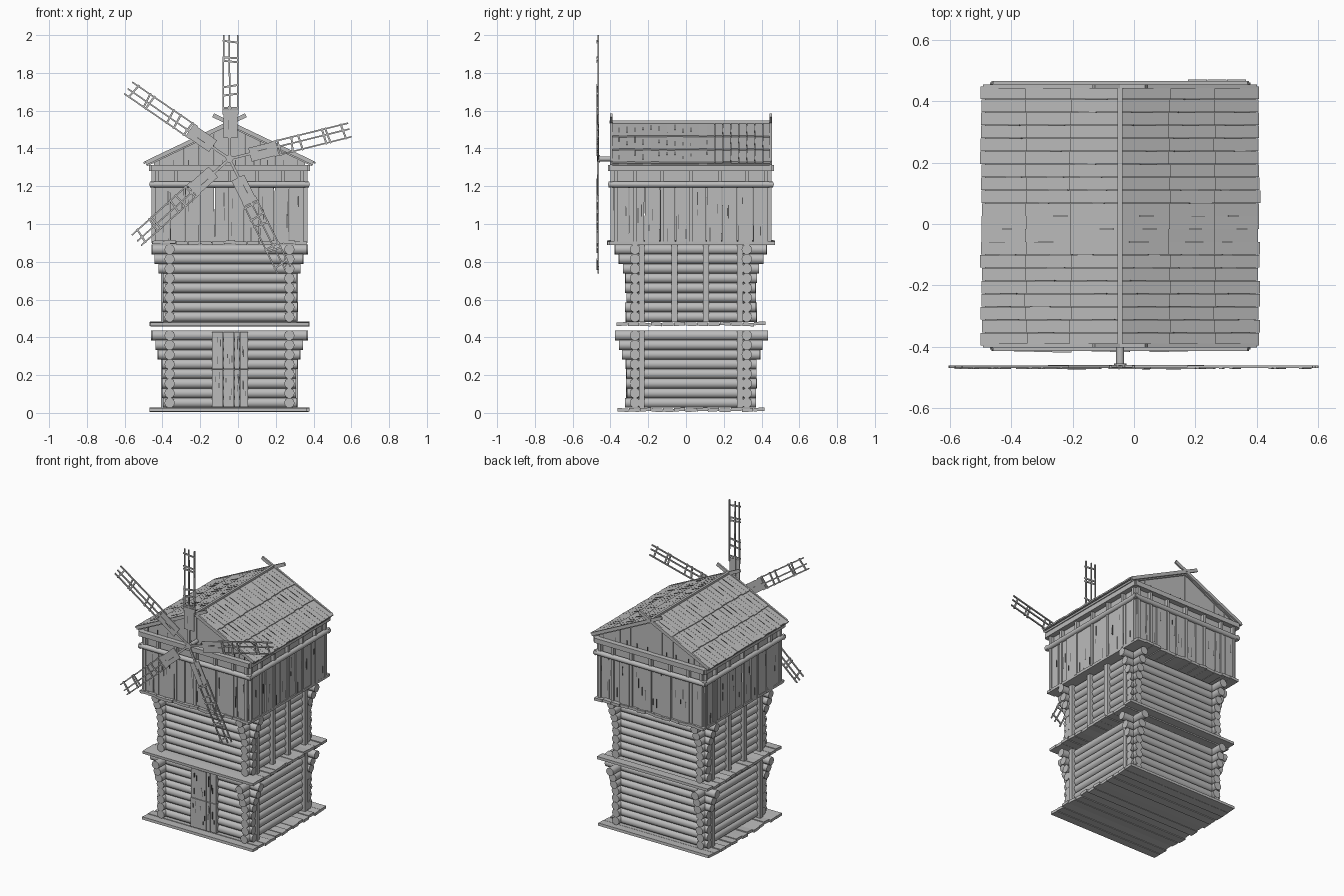
import bpy, bmesh, math, random
from mathutils import Matrix, Vector

random.seed(4)
if "Cube" in bpy.data.objects:
    bpy.data.objects.remove(bpy.data.objects["Cube"], do_unlink=True)

CX, CY = -0.045, 0.026            # tower axis
HX, HY = 0.395, 0.41              # half size of the cabin
SLOPE = math.atan2(0.215, 0.45)
RIDGE_Z = 1.53


def material(name, v):
    m = bpy.data.materials.new(name)
    m.use_nodes = True
    m.diffuse_color = (v, v, v, 1)
    m.node_tree.nodes["Principled BSDF"].inputs["Base Color"].default_value = (v, v, v, 1)
    return m


MATS = [material("weathered_wood", 0.5), material("dark_crack", 0.1)]


def rnd(a):
    return random.uniform(-a, a)


def move(x, y, z):
    return Matrix.Translation((x, y, z))


class Part:
    """Collects boxes and poles into one object."""

    def __init__(self, name):
        self.name, self.bm = name, bmesh.new()

    def box(self, frame, centre, size, turn=None, mat=0):
        m = frame @ move(*centre) @ (turn or Matrix()) @ Matrix.Diagonal((*size, 1))
        verts = bmesh.ops.create_cube(self.bm, size=1, matrix=m)["verts"]
        if mat:
            for f in {f for v in verts for f in v.link_faces}:
                f.material_index = mat
        return verts

    def pole(self, frame, centre, length, r, sides=10):
        m = frame @ move(*centre) @ Matrix.Rotation(math.pi / 2, 4, 'Y')
        bmesh.ops.create_cone(self.bm, cap_ends=True, segments=sides, radius1=r,
                              radius2=r, depth=length, matrix=m)

    def finish(self, smooth=False):
        bmesh.ops.recalc_face_normals(self.bm, faces=self.bm.faces[:])
        mesh = bpy.data.meshes.new(self.name)
        self.bm.to_mesh(mesh)
        self.bm.free()
        for m in MATS:
            mesh.materials.append(m)
        ob = bpy.data.objects.new(self.name, mesh)
        bpy.context.collection.objects.link(ob)
        if smooth:
            bpy.ops.object.select_all(action='DESELECT')
            ob.select_set(True)
            bpy.context.view_layer.objects.active = ob
            bpy.ops.object.shade_smooth_by_angle(angle=math.radians(50))


TOWER = move(CX, CY, 0)
# Four wall frames: local x runs along the wall, local -y points outward
WALLS = [TOWER @ Matrix.Rotation(k * math.pi / 2, 4, 'Z') for k in range(4)]


# Plank decks
def deck(name, z, half_len, half_wide, turned):
    p = Part(name)
    frame = TOWER @ Matrix.Rotation(math.pi / 2 if turned else 0, 4, 'Z')
    n = 13
    w = 2 * half_wide / n
    for i in range(n):
        tilt = Matrix.Rotation(rnd(0.08), 4, 'X')
        p.box(frame, (rnd(0.008), -half_wide + w * (i + 0.5), z + rnd(0.003)),
              (2 * half_len - 0.015, w * 0.97, 0.018), tilt)
    p.finish()


deck("ground_deck", 0.016, 0.425, 0.39, False)
deck("middle_deck", 0.471, 0.425, 0.395, False)
deck("cabin_deck", 0.902, 0.445, 0.41, True)


# Log stages with log ends stepping out at the top, and posts by the corners
def stage(name, z0, post_spots):
    logs, n, dz = Part(name + "_logs"), 8, 0.051
    for k, frame in enumerate(WALLS):
        dist, half = ((0.296, 0.355), (0.317, 0.345))[k % 2]
        for i in range(n):
            reach = half + max(0, i - n + 4) * 0.019 + rnd(0.004)
            logs.pole(frame, (rnd(0.003), -dist, z0 + dz * (i + 0.5)), 2 * reach, 0.0275)
    logs.finish(True)
    posts = Part(name + "_posts")
    for k in (1, 3):
        for y in post_spots:
            posts.box(WALLS[k], (y if k == 1 else -y, -0.347, z0 + 0.203), (0.03, 0.03, 0.41))
    posts.finish()


stage("lower_stage", 0.028, (-0.26, 0.26))
stage("upper_stage", 0.483, (-0.26, -0.087, 0.08, 0.26))

# Door with planks and a middle break
door = Part("door")
for x, w in ((-0.108, 0.058), (-0.049, 0.058), (-0.005, 0.026), (0.032, 0.044)):
    for z in (0.13, 0.33):
        door.box(move(0, -0.302, 0), (x, rnd(0.002), z), (w, 0.024, 0.197))
        for _ in range(3):
            door.box(move(0, -0.315, 0), (x + rnd(w * 0.35), 0, z + rnd(0.07)),
                     (0.004, 0.007, random.uniform(0.02, 0.045)), mat=1)
door.finish()

# Cabin: boarded walls, studs, round rails and top beams
boards, studs = Part("cabin_boards"), Part("cabin_studs")
rails, beams = Part("cabin_rails"), Part("cabin_top_beams")
for k, frame in enumerate(WALLS):
    dist, half = ((HY, HX), (HX, HY))[k % 2]
    n = 10
    w = 2 * half / n
    for i in range(n):
        x = -half + w * (i + 0.5)
        low = random.uniform(0.893, 0.908)
        out = -dist + rnd(0.004)
        boards.box(frame, (x, out, (low + 1.2) / 2), (w * 0.96, 0.02, 1.2 - low),
                   Matrix.Rotation(rnd(0.012), 4, 'Y'))
        boards.box(frame, (x, 0.015 - dist, 1.24), (w, 0.016, 0.1))
        for _ in range(2):
            boards.box(frame, (x + rnd(w * 0.4), out - 0.009, 1.04 + rnd(0.1)),
                       (0.004, 0.006, random.uniform(0.03, 0.08)), mat=1)
    for x in [half * t for t in (-0.97, -0.72, -0.37, 0, 0.37, 0.72, 0.97)]:
        studs.box(frame, (x, -dist - 0.004, 1.09), (0.018, 0.026, 0.38))
    for z in (1.21, 1.3):
        target = rails if z < 1.25 else beams
        if target is rails:
            target.pole(frame, (0, -dist - 0.013, z), 2 * half + 0.05, 0.017)
        else:
            target.box(frame, (0, -dist - 0.012, z - 0.004), (2 * half + 0.04, 0.036, 0.032))
boards.finish()
studs.finish()
rails.finish(True)
beams.finish()

# Gable boards cut to the roof line
gable = Part("gable_boards")
for side in (-1, 1):
    n = 10
    w = 0.8 / n
    for i in range(n):
        x = -0.4 + w * (i + 0.5)
        verts = gable.box(TOWER, (x, side * (0.398 + rnd(0.003)), 1.4), (w * 0.98, 0.016, 0.22))
        for v in verts:
            if v.co.z > 1.4:
                v.co.z = RIDGE_Z - 0.012 - math.tan(SLOPE) * abs(v.co.x - CX)
        gable.box(TOWER, (x + rnd(0.02), side * 0.405, 1.325), (0.004, 0.007, 0.03), mat=1)
gable.finish()

# Roof: base sheets, three overlapping shingle courses and crossed barge boards
sheet, shingles, barge = Part("roof_sheets"), Part("roof_shingles"), Part("barge_boards")
for s in (-1, 1):
    frame = move(CX, CY, RIDGE_Z) @ Matrix.Diagonal((s, 1, 1, 1)) @ Matrix.Rotation(SLOPE, 4, 'Y')
    sheet.box(frame, (0.245, 0, -0.008), (0.49, 0.83, 0.012))
    n = 20
    w = 0.845 / n
    for c in range(3):
        for i in range(n):
            y = -0.4225 + w * (i + 0.5)
            lift = Matrix.Rotation(-0.05 + rnd(0.01), 4, 'Y')
            u = 0.0865 + c * 0.161 + rnd(0.004)
            shingles.box(frame, (u, y, 0.005), (0.175, w * 0.97, 0.009), lift)
            if random.random() < 0.7:
                shingles.box(frame, (u + rnd(0.04), y + w / 2, 0.0065),
                             (random.uniform(0.03, 0.08), 0.004, 0.009), lift, 1)
    for y in (-0.422, 0.422):
        barge.box(frame, (0.195, y, 0.004), (0.585, 0.012, 0.022))
sheet.finish()
shingles.finish()
barge.box(TOWER, (0, 0, RIDGE_Z + 0.01), (0.016, 0.86, 0.014))
barge.finish()

# Axle and hub
hub = Part("sail_axle")
axle = Matrix.Rotation(math.pi / 2, 4, 'Z')
hub.pole(move(CX, -0.415, 1.345) @ axle, (0, 0, 0), 0.11, 0.013, 12)
hub.pole(move(CX, -0.463, 1.345) @ axle, (0, 0, 0), 0.018, 0.02, 12)
hub.finish(True)

# Five lattice sails
for number, angle in enumerate((90, 145.4, 221.7, 296.6, 374)):
    sail = Part("sail_%d" % (number + 1))
    frame = move(CX, -0.465, 1.345) @ Matrix.Rotation(-math.radians(angle), 4, 'Y')
    sail.box(frame, (0.14, 0, 0), (0.28, 0.01, 0.014))
    for z in (-0.025, 0.014):
        sail.box(frame, (0.185, -0.004, z), (0.15, 0.006, 0.036))
    sail.box(frame, (0.18, -0.006, 0.004), (0.05, 0.006, 0.004), mat=1)
    for z in (-0.043, 0, 0.032):
        sail.box(frame, (0.445, 0, z), (0.42, 0.008, 0.008), Matrix.Rotation(rnd(0.006), 4, 'Y'))
    for r in (0.27, 0.34, 0.385, 0.515, 0.535, 0.62):
        sail.box(frame, (r, -0.005, -0.006), (0.01, 0.006, 0.088), Matrix.Rotation(rnd(0.2), 4, 'Y'))
    sail.finish()
